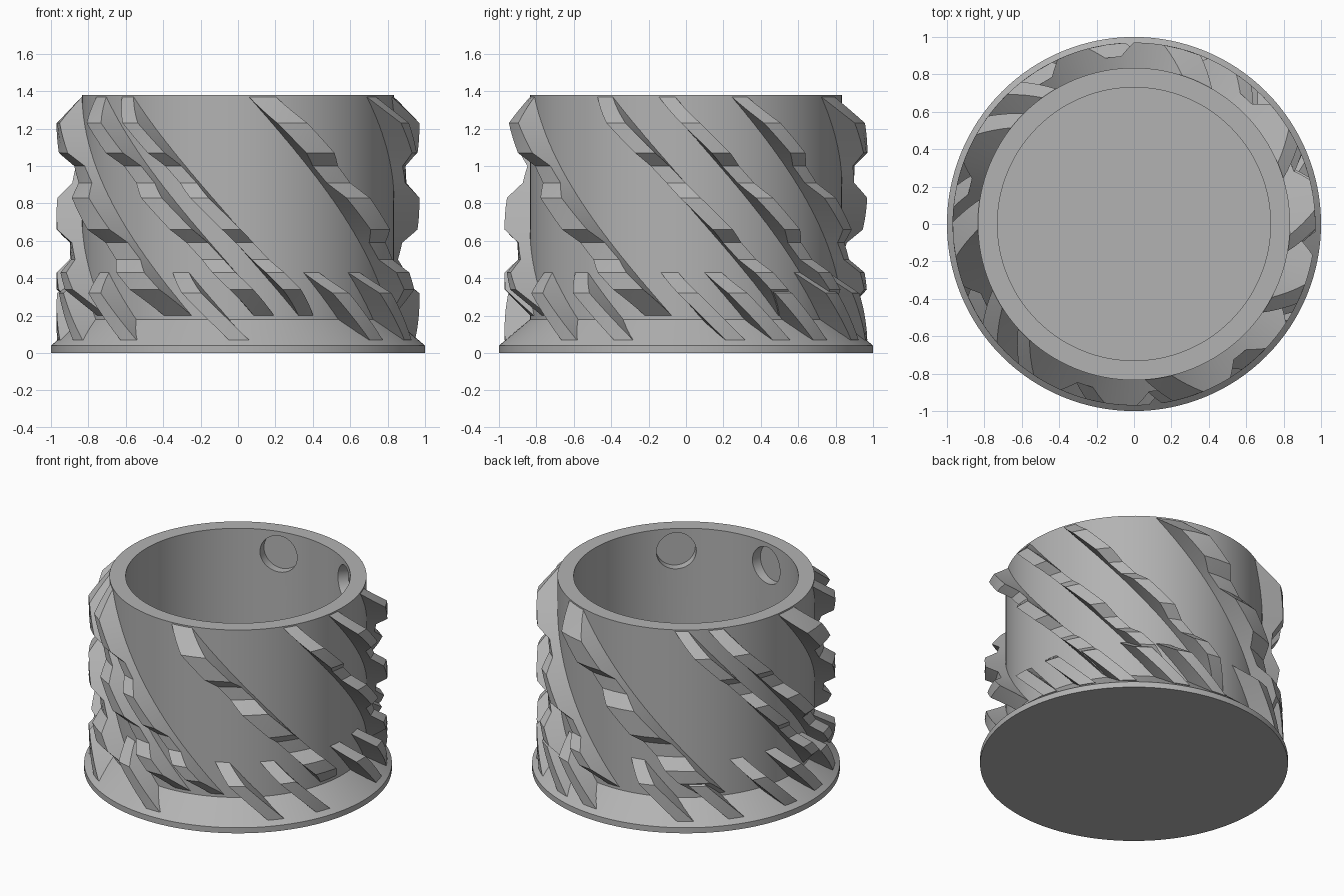
import bpy, bmesh, math

cube = bpy.data.objects.get("Cube")
if cube:
    bpy.data.objects.remove(cube, do_unlink=True)

grey = bpy.data.materials.new("mid_grey")
grey.use_nodes = True
grey.diffuse_color = (0.45, 0.45, 0.45, 1)
grey.node_tree.nodes["Principled BSDF"].inputs["Base Color"].default_value = (0.45, 0.45, 0.45, 1)

R_IN, R_OUT, R_RIB, R_NOTCH, TOP = 0.73, 0.835, 0.97, 0.90, 1.38
TWIST = 60.5  # degrees of helix per unit of height


def polar(r, deg, z):
    """Angle is measured from the front towards +x."""
    a = math.radians(deg)
    return (r * math.sin(a), -r * math.cos(a), z)


def make_object(name, bm):
    bmesh.ops.remove_doubles(bm, verts=bm.verts, dist=1e-5)
    bmesh.ops.recalc_face_normals(bm, faces=bm.faces)
    mesh = bpy.data.meshes.new(name)
    bm.to_mesh(mesh)
    bm.free()
    mesh.materials.append(grey)
    obj = bpy.data.objects.new(name, mesh)
    bpy.context.collection.objects.link(obj)
    return obj


def smooth(obj):
    bpy.ops.object.select_all(action='DESELECT')
    obj.select_set(True)
    bpy.context.view_layer.objects.active = obj
    bpy.ops.object.shade_smooth_by_angle(angle=math.radians(25))


def revolve(name, profile, steps=128):
    bm = bmesh.new()
    verts = [bm.verts.new((r, 0, z)) for r, z in profile]
    edges = [bm.edges.new(pair) for pair in zip(verts, verts[1:])]
    bmesh.ops.spin(bm, geom=verts + edges, cent=(0, 0, 0), axis=(0, 0, 1),
                   angle=math.tau, steps=steps, use_merge=True)
    return make_object(name, bm)


def radius_at(profile, z):
    """Linear interpolation of a (z, r) list running downwards."""
    for (z0, r0), (z1, r1) in zip(profile, profile[1:]):
        if z0 >= z >= z1:
            return r0 + (r1 - r0) * (z0 - z) / (z0 - z1)
    return profile[-1][1]


def helical_rib(name, start, end, profile, z_ref):
    """Rib spanning start..end degrees at z_ref, twisting as it descends."""
    levels = []
    for (z0, _), (z1, _) in zip(profile, profile[1:]):
        n = max(1, round((z0 - z1) / 0.04))
        levels += [z0 + (z1 - z0) * i / n for i in range(n)]
    levels.append(profile[-1][0])
    bm = bmesh.new()
    rings = []
    for z in levels:
        turn = TWIST * (z_ref - z)
        r = radius_at(profile, z)
        corners = [(0.80, start), (r, start), (r, (start + end) / 2), (r, end), (0.80, end)]
        rings.append([bm.verts.new(polar(rad, a + turn, z)) for rad, a in corners])
    for a, b in zip(rings, rings[1:]):
        for i in range(len(a)):
            j = (i + 1) % len(a)
            bm.faces.new((a[i], a[j], b[j], b[i]))
    bm.faces.new(rings[0])
    bm.faces.new(rings[-1][::-1])
    smooth(make_object(name, bm))


# Cup body with flared foot
body = revolve("cup_body", [
    (0, 0), (1, 0), (1, 0.04), (R_OUT, 0.18), (R_OUT, TOP),
    (R_IN, TOP), (R_IN, 0.1), (0, 0.1)])

# Round blind recesses inside the rim
bm = bmesh.new()
for angle in (40, 142, 193.5, 348.5):
    made = bmesh.ops.create_cone(bm, cap_ends=True, segments=40,
                                 radius1=0.13, radius2=0.13, depth=0.2)["verts"]
    for v in made:
        v.co = (v.co.x, v.co.z - 0.69, v.co.y + 1.22)
        x, y, z = v.co
        a = math.radians(angle)
        v.co = (x * math.cos(a) - y * math.sin(a), x * math.sin(a) + y * math.cos(a), z)
cutter = make_object("recess_cutter", bm)
cutter.hide_render = True
cutter.hide_viewport = True
mod = body.modifiers.new("recesses", 'BOOLEAN')
mod.operation = 'DIFFERENCE'
mod.object = cutter
mod.solver = 'EXACT'
bpy.context.view_layer.objects.active = body
bpy.ops.object.modifier_apply(modifier=mod.name)
bpy.data.objects.remove(cutter, do_unlink=True)
smooth(body)

# Long notched ribs: start and end angle at the rim
long_profile = [(1.37, R_OUT), (1.23, R_RIB), (1.07, R_RIB), (1.0, R_NOTCH),
                (0.91, R_NOTCH), (0.83, R_RIB), (0.66, R_RIB), (0.59, R_NOTCH),
                (0.5, R_NOTCH), (0.43, R_RIB), (0.34, R_RIB), (0.2, R_OUT)]
long_ribs = [(4, 14), (55.5, 62), (80, 86), (107, 113), (150, 162),
             (210, 216), (225, 232), (261, 272), (295, 302.5), (312, 318)]
for i, (a, b) in enumerate(long_ribs):
    helical_rib(f"long_rib_{i + 1}", a, b, long_profile, 1.37)

# Short ribs running onto the foot
short_profile = [(0.43, R_OUT), (0.32, R_RIB), (0.07, R_RIB)]
for i, a in enumerate((28, 48, 84, 100, 116, 137, 153, 193, 213, 238, 256, 276, 301, 338.5)):
    helical_rib(f"short_rib_{i + 1}", a - 3.2, a + 3.2, short_profile, 0.43)
